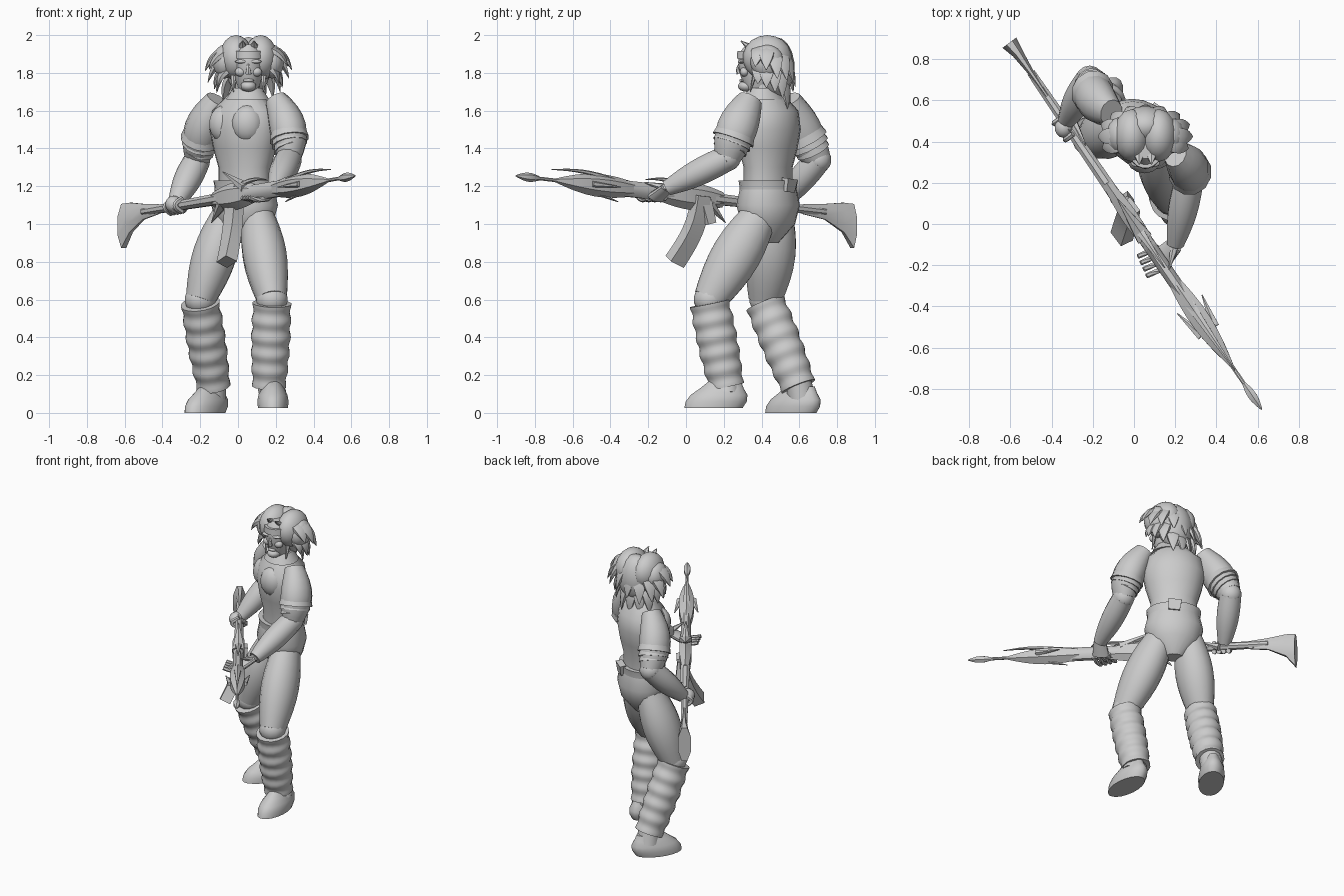
import bpy
import bmesh
import math
import random
from mathutils import Vector

random.seed(4)
if "Cube" in bpy.data.objects:
    bpy.data.objects.remove(bpy.data.objects["Cube"], do_unlink=True)

# One plain clay colour
clay = bpy.data.materials.new("clay_grey")
clay.use_nodes = True
colour = (.6, .6, .6, 1)
clay.diffuse_color = colour
clay.node_tree.nodes["Principled BSDF"].inputs["Base Color"].default_value = colour
parts = []


def point(x, y, z):
    return Vector((x, y, z))


none, right, up = point(0, 0, 0), point(1, 0, 0), point(0, 0, 1)
body_side = point(.8, -.6, 0)    # the trunk is turned to its right
gun_side = point(.8, .6, 0)


def finish(name, bm):
    bmesh.ops.recalc_face_normals(bm, faces=bm.faces)
    mesh = bpy.data.meshes.new(name)
    bm.to_mesh(mesh)
    bm.free()
    mesh.materials.append(clay)
    obj = bpy.data.objects.new(name, mesh)
    bpy.context.collection.objects.link(obj)
    parts.append(obj)


def skin(name, centres, radii, flat, side, count, axis=None):
    """Skin elliptical rings along a path, or facing a fixed axis if one is given."""
    bm = bmesh.new()
    rings = []
    last = len(centres) - 1
    for i, (centre, radius) in enumerate(zip(centres, radii)):
        along = axis or (centres[min(i + 1, last)] - centres[max(i - 1, 0)]).normalized()
        depth = along.cross(side).normalized()
        width = depth.cross(along)
        ring = []
        for k in range(count):
            angle = math.tau * (k + .5) / count
            offset = width * math.cos(angle) + depth * flat * math.sin(angle)
            ring.append(bm.verts.new(centre + offset * radius))
        rings.append(ring)
    for low, high in zip(rings, rings[1:]):
        for k in range(count):
            j = (k + 1) % count
            bm.faces.new((low[k], low[j], high[j], high[k]))
    bm.faces.new(rings[0])
    bm.faces.new(rings[-1])
    finish(name, bm)


def limb(name, start, end, radius, tip, swell=0, bow=none, flat=1, side=right,
         count=12, steps=8, ripple=0, waves=5):
    """Tapering tube that may swell, bow sideways or ripple on its way."""
    centres, radii = [], []
    for i in range(steps + 1):
        f = i / steps
        arch = math.sin(math.pi * f)
        centres.append(start.lerp(end, f) + bow * arch)
        size = radius + (tip - radius) * f + swell * arch
        radii.append(size * (1 + ripple * math.cos(math.tau * waves * f)))
    skin(name, centres, radii, flat, side, count)


def stack(name, base, step, widths, flat, side=right, lean=none):
    """Level rings of the given widths at equal height steps."""
    centres = [base + (up * step + lean) * i for i in range(len(widths))]
    skin(name, centres, widths, flat, side, 20, up)


def blob(name, centre, width, depth, height):
    bm = bmesh.new()
    bmesh.ops.create_uvsphere(bm, u_segments=14, v_segments=9, radius=1)
    bmesh.ops.scale(bm, vec=(width, depth, height), verts=bm.verts)
    bmesh.ops.translate(bm, vec=centre, verts=bm.verts)
    finish(name, bm)


# Trunk, trousers and belt
trunk = point(.035, .435, 0)
stack("torso", trunk + up * 1.2, .1, (.15, .15, .18, .2, .185, .08), .78, body_side)
stack("trouser_seat", trunk + up * .9, .1, (.06, .16, .188, .165), .83, body_side)
stack("belt", trunk + up * 1.17, .03, (.168, .17, .176), .83, body_side)
limb("belt_back_plate", point(.12, .54, 1.17), point(.12, .55, 1.24), .05, .06,
     flat=.5, side=body_side, count=4)
neck = point(.05, .41, 1.66)
stack("collar", neck, .03, (.12, .1, .08), .9, body_side)
limb("neck", neck, neck + up * .15, .07, .06)
for turn in (-1, 1):
    chest = point(-.01, .36, 1.53) + body_side * .075 * turn
    blob("chest_muscle", chest, .085, .07, .1)


# Legs: thigh, padded wrap and boot on each side
def leg(label, hip, knee, ankle, boot, toe):
    side = toe.cross(up)
    limb(label + "_thigh", hip, knee, .075, .08, swell=.04, flat=1.12, count=16)
    blob(label + "_knee", knee, .085, .085, .08)
    limb(label + "_leg_wrap", knee - up * .02, ankle, .1, .088, swell=.008,
         flat=1.05, count=16, steps=40, ripple=.045)
    stack(label + "_boot", boot, .035, (.08, .084, .078, .06, .045), 1.95, side, toe * -.015)
    limb(label + "_boot_ankle", boot - toe * .07 + up * .07, ankle + up * .03, .075, .07)


leg("left", point(.1, .41, 1.08), point(.18, .125, .6), point(.165, .215, .14),
    point(.185, .145, .025), point(0, -1, 0))
leg("right", point(-.045, .48, 1.08), point(-.2, .42, .6), point(-.13, .595, .14),
    point(-.175, .555, 0), point(-.55, -.83, 0))


# Arms with layered shoulder guards
def arm(label, shoulder, elbow, wrist, bow):
    limb(label + "_upper_arm", shoulder, elbow, .06, .065, swell=.036, bow=bow, flat=1.12)
    blob(label + "_elbow", elbow, .07, .07, .07)
    limb(label + "_forearm", elbow, wrist, .07, .042, swell=.016)
    for i in range(3):
        top = shoulder.lerp(elbow, .48 + i * .14) + bow * (1 - i * .3)
        limb(label + "_arm_guard", top, top.lerp(elbow + bow * .5, .4), .09 - i * .006,
             .106 - i * .01, flat=1.1, steps=1)


left_wrist, right_wrist = point(.2, -.1, 1.19), point(-.33, .5, 1.11)
arm("left", point(.2, .34, 1.66), point(.27, .22, 1.35), left_wrist, point(.03, -.01, 0))
arm("right", point(-.11, .54, 1.66), point(-.215, .7, 1.34), right_wrist,
    point(-.025, -.01, 0))


# Long gun: every station is placed along one slanted axis
def on_gun(x, rise=0, out=0):
    return point(x, 1.46 * (.62 - x) - .9, 1.15 + .17 * x + rise) + gun_side * out


def gun_part(name, start, end, radius, tip, swell=0, flat=1, count=8):
    limb(name, on_gun(start), on_gun(end), radius, tip, swell, none, flat, gun_side, count)


def fin(name, start, end, radius, bow=none, flat=.7, side=gun_side):
    limb(name, start, end, radius, .003, bow=bow, flat=flat, side=side, count=6)


gun_part("stock_shaft", -.5, 0, .022, .035)
gun_part("receiver", -.13, .09, .025, .03, swell=.018, flat=1.6, count=6)
gun_part("handguard", .03, .25, .035, .035, flat=1.3)
gun_part("spear_blade", .18, .48, .03, .008, swell=.036, flat=1.1, count=6)
gun_part("spear_neck", .44, .56, .01, .01)
gun_part("spear_tip", .53, .62, .008, .004, swell=.018, count=6)
butt = point(-.605, .88, .99)
skin("stock_butt", [on_gun(-.42), on_gun(-.5), butt + point(.04, -.05, .045), butt],
     [.01, .016, .03, .045], 2.8, gun_side, 8, gun_side.cross(up))
fin("blade_top_fin", on_gun(.26, .03), on_gun(.49, .055), .028, up * .02)
fin("blade_lower_barb", on_gun(.38, -.02), on_gun(.25, -.075), .03)
fin("receiver_fin", on_gun(.05, .03), on_gun(-.08, .14), .045)
fin("guard_fin", on_gun(0, .04), on_gun(.15, .06), .03, up * .02)
fin("rear_grip", on_gun(-.08, -.03), on_gun(-.14, -.12), .04)
for turn in (-1, 1):
    fin("blade_side_barb", on_gun(.36, 0, .04 * turn), on_gun(.27, 0, .075 * turn), .025)
limb("magazine", point(-.02, .08, 1.15), point(-.06, -.06, .8), .045, .05, flat=1.3,
     bow=point(.01, .03, 0), side=gun_side, count=4)
limb("trigger_grip", point(-.03, .1, 1.12), point(-.03, .13, 1), .03, .025, flat=1.5,
     side=gun_side, count=4)

# Hands gripping the gun
palm_side = point(.4, -.9, 0)
knuckles = point(.14, -.16, 1.14)
limb("left_palm", left_wrist, knuckles, .042, .055, flat=.5, side=palm_side)
blob("right_palm", on_gun(-.325, .01, -.02), .045, .05, .045)
for i in range(4):
    root = knuckles + palm_side * (i - 1.5) * .035
    limb("left_finger", root, root + point(-.1, -.045, 0), .015, .012, bow=up * -.012, count=6)
    low, high = on_gun(-.35 + i * .018, -.035), on_gun(-.35 + i * .018, .035)
    limb("right_finger", low, high, .016, .014, bow=gun_side * -.045,
         side=palm_side, count=6)
fin("left_thumb", left_wrist, left_wrist + point(-.03, -.12, .03), .025, flat=1)
fin("right_thumb", on_gun(-.32, -.02, .03), on_gun(-.25, .03, .02), .025, flat=1)

# Head and face
face = point(.055, .38, 1.7)
stack("head", face, .05, (.045, .066, .077, .083, .083, .05), 1.25)
stack("headband", face + up * .175, .04, (.089, .087), 1.26)
brow = face + point(0, -.09, .16)
fin("nose", brow - up * .065 - point(0, .01, 0), brow, .018, point(0, -.01, 0), side=right)
blob("mouth", brow - up * .1 + point(0, .01, 0), .03, .018, .01)
blob("chin", brow - up * .13 + point(0, .03, 0), .042, .045, .03)
for turn in (-1, 1):
    across = right * turn
    blob("brow_ridge", brow + across * .035 + point(0, .005, 0), .036, .02, .011)
    blob("cheekbone", brow + across * .042 + point(0, .02, -.055), .03, .025, .025)
    temple = face + across * .08 + up * .15
    fin("sideburn", temple, temple + point(0, -.04, -.15), .025, side=right)

# Swept hair: two crown mounds, a back mass and ragged locks
crown = point(.055, .43, 1.88)
for turn in (-1, 1):
    across = right * turn
    blob("crown_hair", crown + across * .065, .09, .13, .12)
    blob("side_hair", crown + across * .125 - up * .02, .065, .09, .09)
    fringe = crown + across * .03 + point(0, -.1, .06)
    fin("fringe", fringe, fringe + point(0, -.04, .03), .025, side=right)
blob("back_hair", crown + point(0, .045, -.05), .12, .1, .16)
locks = 11
for layer in range(2):
    for i in range(locks):
        angle = math.radians(230 * i / (locks - 1) - 25)
        reach = point(math.cos(angle), .65 * math.sin(angle), 0)
        fall = .09 * layer + random.uniform(-.03, .03)
        root = crown + reach * .09 + up * (.04 - fall)
        end = crown + reach * (.23 - .05 * layer) - up * (.09 + fall + .07 * math.sin(angle))
        limb("hair_lock", root, end, .04, .003, swell=.022, bow=reach * .02 + up * .015,
             flat=.45, side=up.cross(reach).normalized(), count=6)

# Smooth shading with crisp edges
bpy.ops.object.select_all(action='DESELECT')
for obj in parts:
    obj.select_set(True)
bpy.context.view_layer.objects.active = parts[0]
bpy.ops.object.shade_smooth_by_angle(angle=math.radians(40))
